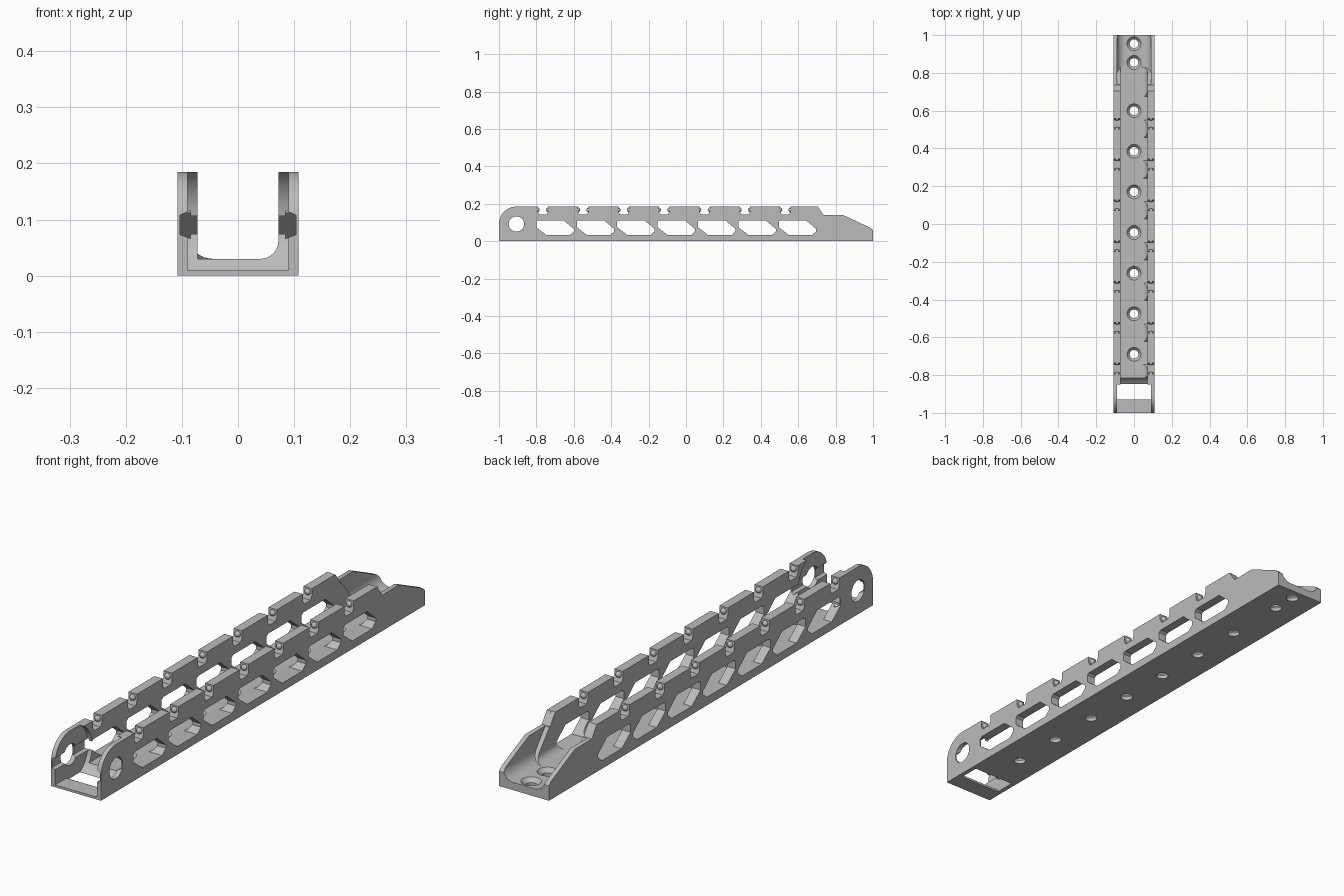
import bpy, bmesh
from math import cos, sin, radians
from mathutils import Matrix

if "Cube" in bpy.data.objects:
    bpy.data.objects.remove(bpy.data.objects["Cube"])

HALF_W, HEIGHT, FLOOR = 0.108, 0.185, 0.03
HINGE = (-0.907, 0.092)
PITCH, BAYS = 0.216, 7

grey = bpy.data.materials.new("matte grey")
grey.use_nodes = True
grey.diffuse_color = (0.5, 0.5, 0.5, 1)
grey.node_tree.nodes["Principled BSDF"].inputs["Base Color"].default_value = (0.5, 0.5, 0.5, 1)


def arc(centre, r, start, end, n=16):
    angles = [radians(start + (end - start) * i / n) for i in range(n + 1)]
    return [(centre[0] + r * cos(a), centre[1] + r * sin(a)) for a in angles]


def prism(bm, pts, axis, a, b):
    """Extrude a closed (y, z) outline along x, or an (x, z) outline along y."""
    def place(p, d):
        return (d, p[0], p[1]) if axis == "x" else (p[0], d, p[1])
    low = [bm.verts.new(place(p, a)) for p in pts]
    high = [bm.verts.new(place(p, b)) for p in pts]
    bm.faces.new(low)
    bm.faces.new(high[::-1])
    for i in range(len(pts)):
        j = (i + 1) % len(pts)
        bm.faces.new((low[j], low[i], high[i], high[j]))
    return low, high


def finish(bm, name):
    bmesh.ops.recalc_face_normals(bm, faces=bm.faces[:])
    mesh = bpy.data.meshes.new(name)
    bm.to_mesh(mesh)
    bm.free()
    mesh.materials.append(grey)
    ob = bpy.data.objects.new(name, mesh)
    bpy.context.scene.collection.objects.link(ob)
    return ob


def carve(body, bm, name):
    """Subtract the solids in bm from the body and drop the cutter."""
    cutter = finish(bm, name)
    cutter.hide_render = True
    mod = body.modifiers.new(name, "BOOLEAN")
    mod.operation, mod.solver, mod.object = "DIFFERENCE", "EXACT", cutter
    bpy.context.view_layer.update()
    dg = bpy.context.evaluated_depsgraph_get()
    result = bpy.data.meshes.new_from_object(body.evaluated_get(dg))
    body.modifiers.clear()
    body.data = result
    bpy.data.objects.remove(cutter)


# Solid bar with rounded hinge end and stepped, sloping tail
bm = bmesh.new()
tail = [(-1, 0), (1, 0), (1, 0.058), (0.985, 0.072), (0.84, 0.14), (0.735, 0.14), (0.705, HEIGHT)]
prism(bm, tail + arc(HINGE, 0.093, 90, 180), "x", -HALF_W, HALF_W)
body = finish(bm, "arm_channel")


def slant(verts):
    for v in verts:
        v.co.y -= (v.co.z - FLOOR) * 0.82


# Main channel, filleted along the left wall only
bm = bmesh.new()
section = [(-0.072, 0.25), (-0.072, FLOOR)] + arc((0.04, FLOOR + 0.032), 0.032, -90, 0, 10) + [(0.072, 0.25)]
low, high = prism(bm, section, "y", -1.1, 0.84)
slant(high)
carve(body, bm, "main_channel_cut")

# Wider tail channel, filleted on both sides, with a slanted start
bm = bmesh.new()
r = 0.045
section = [(-0.09, 0.25)] + arc((r - 0.09, FLOOR + r), r, 180, 270, 10)
section += arc((0.09 - r, FLOOR + r), r, 270, 360, 10) + [(0.09, 0.25)]
low, high = prism(bm, section, "y", 0.83, 1.1)
slant(low)
carve(body, bm, "tail_channel_cut")

# Round hinge recess, leaving a thin plate across the front
bm = bmesh.new()
front = [(-0.93, -0.01), (-0.93, 0.009), (-1.1, 0.009), (-1.1, 0.25), (HINGE[0], 0.25)]
prism(bm, arc(HINGE, 0.11, 90, -66, 30) + front, "x", -0.09, 0.09)
carve(body, bm, "hinge_recess_cut")

# Lead-in grooves on the inside of the hinge cheeks
bm = bmesh.new()
for s in (-1, 1):
    groove = [(0.085, 0.066), (0.103, 0.073), (0.103, 0.108), (0.085, 0.116)]
    prism(bm, [(s * x, z) for x, z in groove], "y", -1.1, -0.79)
carve(body, bm, "hinge_groove_cut")

# Hinge hole
bm = bmesh.new()
prism(bm, arc(HINGE, 0.041, 0, 348.75, 31), "x", -0.2, 0.2)
carve(body, bm, "hinge_hole_cut")

# Angular windows and snap notches through both walls
window = [(-0.80, 0.105), (-0.79, 0.112), (-0.655, 0.112), (-0.60, 0.066),
          (-0.60, 0.052), (-0.622, 0.032), (-0.745, 0.032), (-0.80, 0.075)]
notch = [(-0.028, 0.25), (-0.028, 0.158), (-0.02, 0.143), (0.02, 0.143), (0.028, 0.158), (0.028, 0.25)]
notch_ys = [-0.765 + i * PITCH for i in range(BAYS)]
bm = bmesh.new()
for i, ny in enumerate(notch_ys):
    prism(bm, [(y + i * PITCH, z) for y, z in window], "x", -0.2, 0.2)
    prism(bm, [(y + ny, z) for y, z in notch], "x", -0.2, 0.2)
carve(body, bm, "window_and_notch_cut")

# Countersunk screw holes along the floor
bm = bmesh.new()
for y in [0.955, 0.855] + [0.60 - i * 0.215 for i in range(BAYS)]:
    rings = []
    for rad, z in ((0.023, -0.02), (0.023, 0.014), (0.037, FLOOR), (0.037, 0.034)):
        rings.append([bm.verts.new((p, q, z)) for p, q in arc((0, y), rad, 0, 345, 23)])
    bm.faces.new(rings[0])
    bm.faces.new(rings[-1])
    for a, b in zip(rings, rings[1:]):
        for i in range(24):
            j = (i + 1) % 24
            bm.faces.new((a[i], a[j], b[j], b[i]))
carve(body, bm, "screw_hole_cut")

# Small snap bumps on both sides of every notch
bm = bmesh.new()
for ny in notch_ys:
    for sx in (-1, 1):
        for sy in (-1, 1):
            spot = Matrix.Translation((sx * 0.09, ny + sy * 0.029, 0.168))
            bmesh.ops.create_uvsphere(bm, u_segments=12, v_segments=8, radius=0.012, matrix=spot)
bumps = finish(bm, "snap_bumps")

for ob in (body, bumps):
    bpy.ops.object.select_all(action="DESELECT")
    ob.select_set(True)
    bpy.context.view_layer.objects.active = ob
    bpy.ops.object.shade_smooth_by_angle(angle=radians(30))
